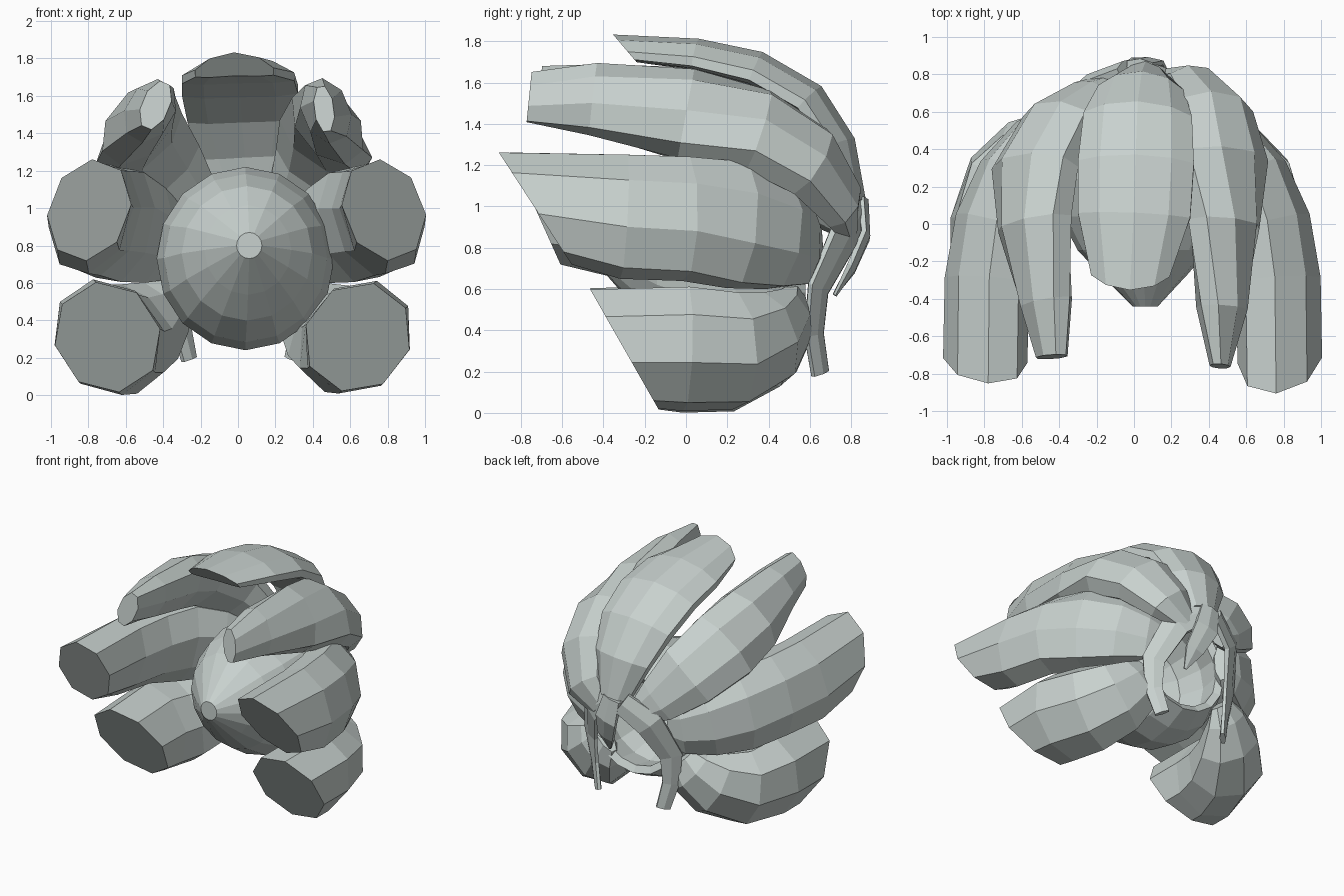
import bpy, bmesh, math
from mathutils import Vector

cube = bpy.data.objects.get("Cube")
if cube:
    bpy.data.objects.remove(cube, do_unlink=True)

# Single pale material
COLOUR = (0.58, 0.64, 0.62, 1.0)
pale = bpy.data.materials.new("pale grey green")
pale.use_nodes = True
pale.diffuse_color = COLOUR
pale.node_tree.nodes["Principled BSDF"].inputs["Base Color"].default_value = COLOUR

CENTRE = Vector((0.03, 0.15, 0.78))


def skin(name, rings):
    """Join rings of points into a closed, flat shaded tube."""
    bm = bmesh.new()
    loops = [[bm.verts.new(p) for p in ring] for ring in rings]
    n = len(loops[0])
    for a, b in zip(loops, loops[1:]):
        for i in range(n):
            j = (i + 1) % n
            bm.faces.new((a[i], a[j], b[j], b[i]))
    bm.faces.new(loops[0])
    bm.faces.new(loops[-1])
    bmesh.ops.recalc_face_normals(bm, faces=bm.faces)
    mesh = bpy.data.meshes.new(name)
    bm.to_mesh(mesh)
    bm.free()
    mesh.materials.append(pale)
    obj = bpy.data.objects.new(name, mesh)
    bpy.context.collection.objects.link(obj)
    return obj


def petal(name, path, side=1, spread=1.0, slope=None, sides=8, twist=0, arch=0.0):
    """Sweep a flattened polygon along a path of (x, y, z, half width, half depth)."""
    spine = [Vector((side * spread * x, y, z)) for x, y, z, w, d in path]
    fit = 1 / math.cos(math.pi / sides)
    rings = []
    for k, p in enumerate(spine):
        along = (spine[min(k + 1, len(spine) - 1)] - spine[max(k - 1, 0)]).normalized()
        out = p - CENTRE
        out = (out - along * out.dot(along)).normalized()
        across = along.cross(out) * side
        # Twist fades away from the tip
        turn = math.radians(twist) * max(0, 1 - k / 3)
        wide = across * math.cos(turn) + out * math.sin(turn)
        deep = out * math.cos(turn) - across * math.sin(turn)
        half_w, half_d = path[k][3:]
        ring = []
        for i in range(sides):
            a = math.tau * (i + 0.5) / sides
            bow = fit * half_d * math.sin(a) - arch * math.cos(a) ** 2
            v = p + wide * fit * half_w * math.cos(a) + deep * bow
            # Cut the tip on a slant
            if k == 0 and slope is not None:
                v.y = p.y + slope * (v.z - p.z)
            ring.append(v)
        rings.append(ring)
    return skin(name, rings)


# Central bud: (y, radius), axis dropping towards the back, hollow behind
bud_profile = [(-0.44, 0.07), (-0.36, 0.15), (-0.27, 0.24), (-0.14, 0.36), (0.04, 0.45),
               (0.24, 0.49), (0.42, 0.46), (0.58, 0.38), (0.55, 0.33), (0.38, 0.36),
               (0.2, 0.3), (0.1, 0.12)]
bud = []
for y, r in bud_profile:
    drop = min(1.0, (y + 0.44) / 0.5)
    bud.append([(0.06 - 0.02 * drop + 0.97 * r * math.cos(math.tau * i / 16), y,
                 0.8 - 0.07 * drop + r * math.sin(math.tau * i / 16)) for i in range(16)])
skin("central_bud", bud)

# Top petal
petal("top_petal", [
    (-0.02, -0.3, 1.77, 0.21, 0.06), (0.0, 0.05, 1.74, 0.3, 0.07),
    (0.01, 0.34, 1.67, 0.31, 0.08), (0.02, 0.6, 1.52, 0.29, 0.08),
    (0.04, 0.75, 1.3, 0.23, 0.07), (0.06, 0.82, 1.02, 0.12, 0.05)],
    slope=-0.85, sides=10, arch=0.05)

# Upper petals, from tip to root; the two differ at the back
upper_left = [
    (0.46, -0.76, 1.53, 0.12, 0.05), (0.47, -0.45, 1.52, 0.17, 0.12),
    (0.48, 0.0, 1.45, 0.23, 0.15), (0.47, 0.35, 1.37, 0.26, 0.15),
    (0.42, 0.6, 1.22, 0.23, 0.14), (0.31, 0.75, 1.02, 0.17, 0.1),
    (0.17, 0.78, 0.9, 0.09, 0.05)]
upper_right = [
    (0.44, -0.71, 1.55, 0.13, 0.07), (0.47, -0.42, 1.52, 0.17, 0.12),
    (0.53, 0.0, 1.45, 0.24, 0.15), (0.53, 0.3, 1.37, 0.26, 0.15),
    (0.4, 0.55, 1.2, 0.23, 0.13), (0.24, 0.68, 1.02, 0.16, 0.09),
    (0.13, 0.75, 0.93, 0.09, 0.05)]
petal("upper_left_petal", upper_left, twist=-50, slope=0.1)
petal("upper_right_petal", upper_right, side=-1, twist=-28, slope=0.1)

# Middle and lower petals, ending on the rim of the hollow
middle = [(0.78, -0.73, 0.99, 0.26, 0.2), (0.77, -0.3, 0.95, 0.29, 0.2),
          (0.72, 0.0, 0.94, 0.29, 0.2), (0.62, 0.25, 0.91, 0.3, 0.19),
          (0.48, 0.45, 0.86, 0.26, 0.16), (0.35, 0.57, 0.82, 0.2, 0.1),
          (0.27, 0.62, 0.82, 0.14, 0.05)]
lower = [(0.64, -0.3, 0.31, 0.28, 0.26), (0.64, 0.0, 0.31, 0.3, 0.26),
         (0.58, 0.24, 0.3, 0.29, 0.24), (0.47, 0.41, 0.36, 0.25, 0.18),
         (0.37, 0.51, 0.46, 0.18, 0.11), (0.31, 0.54, 0.54, 0.12, 0.05)]
petal("middle_left_petal", middle, slope=-0.65, twist=12)
petal("middle_right_petal", middle, side=-1, spread=1.02, slope=-0.45, twist=12)
petal("lower_left_petal", lower, slope=-0.57)
petal("lower_right_petal", lower, side=-1, spread=1.09, slope=-0.57)

# Thin sepals curling around the hollow behind the bud
strip = [(0.29, 0.65, 0.19, 0.05, 0.02), (0.34, 0.62, 0.38, 0.06, 0.02),
         (0.36, 0.64, 0.6, 0.08, 0.02), (0.26, 0.77, 0.87, 0.1, 0.03),
         (0.05, 0.84, 1.01, 0.08, 0.03)]
petal("left_sepal_strip", strip, sides=6)
petal("right_sepal_strip", strip, side=-1, spread=0.9, sides=6)
petal("sepal_leaf", [
    (0.14, 0.72, 0.57, 0.01, 0.01), (0.12, 0.8, 0.7, 0.07, 0.02),
    (0.07, 0.87, 0.86, 0.09, 0.02), (0.03, 0.85, 1.03, 0.07, 0.03)], sides=6)
